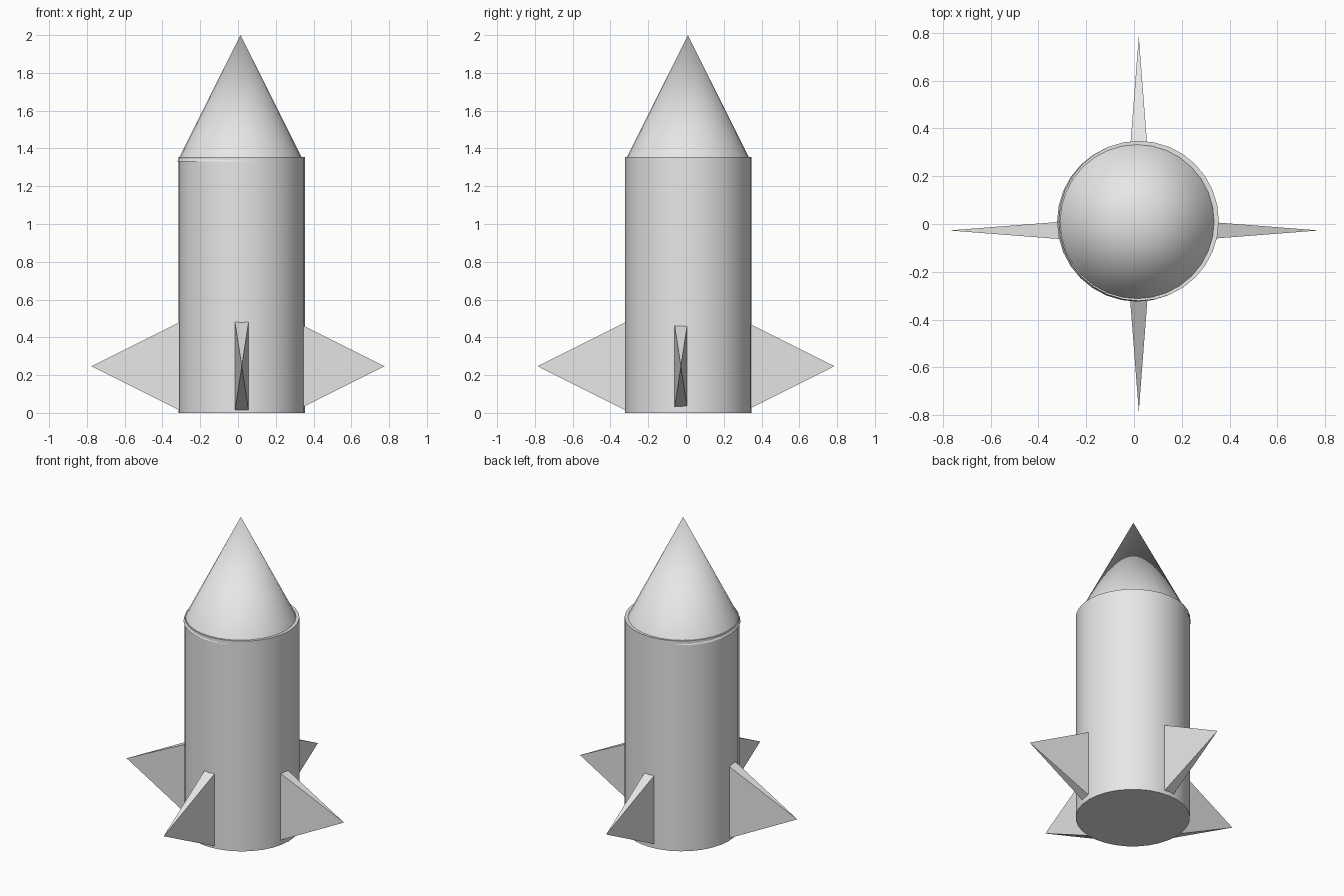
import bpy
import bmesh
import math
from mathutils import Matrix

cube = bpy.data.objects.get("Cube")
if cube:
    bpy.data.objects.remove(cube, do_unlink=True)

GREY = (0.8, 0.8, 0.8, 1.0)
grey = bpy.data.materials.new("light grey")
grey.use_nodes = True
grey.diffuse_color = GREY
grey.node_tree.nodes["Principled BSDF"].inputs["Base Color"].default_value = GREY


def add_cone(name, center, z0, z1, r_bottom, r_top, segments=32):
    """Upright round part between two heights, shaded smooth around its side."""
    bpy.ops.mesh.primitive_cone_add(
        vertices=segments, radius1=r_bottom, radius2=r_top, depth=z1 - z0,
        location=(center[0], center[1], (z0 + z1) / 2))
    ob = bpy.context.object
    ob.name = name
    ob.data.materials.append(grey)
    bpy.ops.object.shade_smooth_by_angle(angle=math.radians(40))
    return ob


def add_fin(name, base, angle):
    """Flat-sided pyramid fin pointing outward at the given angle."""
    half_thick, half_high, length = 0.036, 0.233, 0.465
    bm = bmesh.new()
    corners = [bm.verts.new((0, sy * half_thick, sz * half_high))
               for sy, sz in ((-1, -1), (-1, 1), (1, 1), (1, -1))]
    tip = bm.verts.new((length, 0, 0))
    bm.faces.new(corners)
    for i in range(4):
        bm.faces.new((corners[i], corners[(i + 1) % 4], tip))
    bmesh.ops.recalc_face_normals(bm, faces=bm.faces)
    bm.transform(Matrix.Rotation(math.radians(angle), 4, "Z"))
    mesh = bpy.data.meshes.new(name)
    bm.to_mesh(mesh)
    bm.free()
    mesh.materials.append(grey)
    ob = bpy.data.objects.new(name, mesh)
    ob.location = base
    bpy.context.collection.objects.link(ob)


# Hull and nose
add_cone("body", (0.02, 0.013), 0, 1.355, 0.335, 0.335)
add_cone("nose_cone", (0.013, 0.01), 1.33, 2.0, 0.335, 0)

# Four fins around the foot
FIN_Z = 0.247
add_fin("left_fin", (0.31, -0.027, FIN_Z), 0)
add_fin("back_fin", (0.02, 0.32, FIN_Z), 90)
add_fin("right_fin", (-0.31, -0.027, FIN_Z), 180)
add_fin("front_fin", (0.02, -0.32, FIN_Z), 270)
